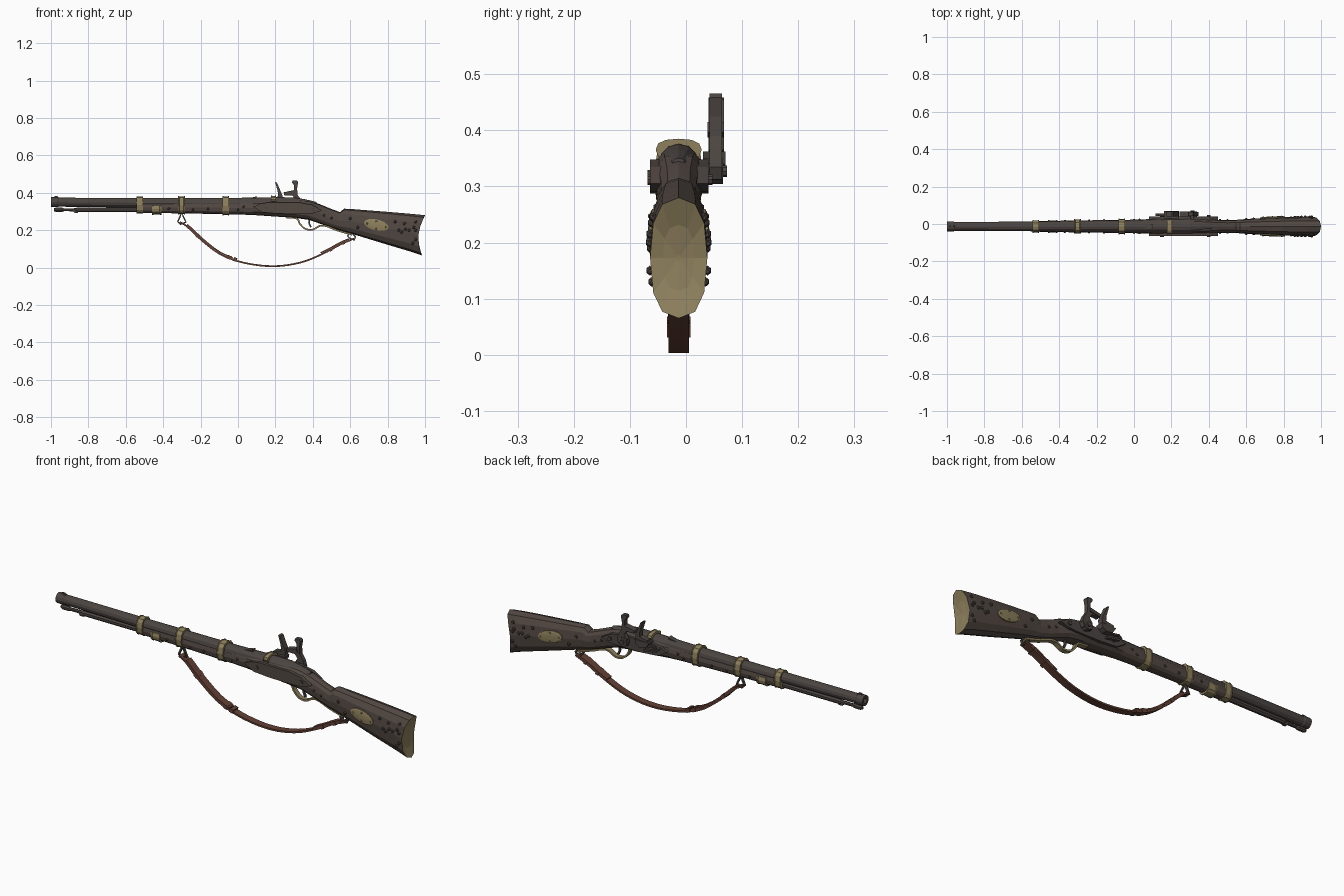
import bpy, bmesh, math
from mathutils import Vector, Matrix

if "Cube" in bpy.data.objects:
    bpy.data.objects.remove(bpy.data.objects["Cube"])

YC = -0.013  # centre plane of the gun


def material(name, col):
    m = bpy.data.materials.new(name)
    m.diffuse_color = (*col, 1)
    m.use_nodes = True
    m.node_tree.nodes["Principled BSDF"].inputs["Base Color"].default_value = m.diffuse_color
    return m


WOOD = material("dark_wood", (0.085, 0.065, 0.055))
IRON = material("dark_iron", (0.072, 0.060, 0.054))
BRASS = material("dull_brass", (0.27, 0.215, 0.11))
LEATHER = material("brown_leather", (0.125, 0.052, 0.036))


def finish(name, bm, *mats):
    bmesh.ops.recalc_face_normals(bm, faces=bm.faces)
    me = bpy.data.meshes.new(name)
    bm.to_mesh(me)
    bm.free()
    ob = bpy.data.objects.new(name, me)
    bpy.context.collection.objects.link(ob)
    for m in mats:
        me.materials.append(m)
    return ob


def loft(name, rings, *mats, loop=False, rule=None):
    """Skin a list of equal rings; loop joins the last ring to the first."""
    bm = bmesh.new()
    vs = [[bm.verts.new(p) for p in r] for r in rings]
    n = len(vs[0])
    pairs = list(zip(vs, vs[1:])) + ([(vs[-1], vs[0])] if loop else [])
    for a, b in pairs:
        for i in range(n):
            bm.faces.new((a[i], a[(i + 1) % n], b[(i + 1) % n], b[i]))
    if not loop:
        bm.faces.new(vs[0])
        bm.faces.new(vs[-1])
    bm.normal_update()
    bmesh.ops.recalc_face_normals(bm, faces=bm.faces)
    if rule:
        for f in bm.faces:
            f.material_index = rule(f)
    return finish(name, bm, *mats)


def prism(name, pts, y0, y1, mat):
    return loft(name, [[(x, y, z) for x, z in pts] for y in (y0, y1)], mat)


POW = 0.8


def section(x, zb, zt, hw, n=12, p=POW):
    """Rounded cross-section in the yz plane."""
    c, h, ring = (zb + zt) / 2, (zt - zb) / 2, []
    for i in range(n):
        t = math.tau * (i + 0.5 * (n == 8)) / n
        cs, sn = math.cos(t), math.sin(t)
        ring.append((x, YC + hw * math.copysign(abs(cs) ** p, cs),
                     c + h * math.copysign(abs(sn) ** p, sn)))
    return ring


def smooth(pts, k=5):
    """Catmull-Rom path through the points."""
    P = [Vector(p) for p in pts]
    P = [2 * P[0] - P[1]] + P + [2 * P[-1] - P[-2]]
    out = []
    for a, b, c, d in zip(P, P[1:], P[2:], P[3:]):
        for j in range(k):
            t = j / k
            out.append(0.5 * (2 * b + (c - a) * t + (2 * a - 5 * b + 4 * c - d) * t * t
                              + (3 * b - a - 3 * c + d) * t ** 3))
    return out + [P[-2]]


def ribbon(name, path, width, thick, mat, loop=False, y=YC):
    """Flat strip swept along a path in the xz plane."""
    path, rings = [Vector(p) for p in path], []
    n = len(path)
    for i, p in enumerate(path):
        a = path[(i - 1) % n] if loop else path[max(i - 1, 0)]
        b = path[(i + 1) % n] if loop else path[min(i + 1, n - 1)]
        d = (b - a).normalized()
        o = Vector((-d.y, d.x)) * thick / 2
        rings.append([(p.x + s * o.x, y + w * width / 2, p.y + s * o.y)
                      for s, w in ((1, 1), (1, -1), (-1, -1), (-1, 1))])
    return loft(name, rings, mat, loop=loop)


# stock: x, bottom, top, half width
STOCK = [(-.53, .292, .350, .028), (-.3, .290, .352, .032), (0, .284, .355, .036),
         (.08, .281, .358, .039), (.14, .277, .361, .046), (.3, .266, .366, .047),
         (.38, .255, .358, .043), (.44, .234, .338, .036), (.5, .213, .313, .034),
         (.545, .199, .297, .035), (.568, .191, .315, .037), (.62, .177, .312, .041),
         (.8, .122, .298, .049), (.93, .083, .287, .052)]
rings = [section(*s) for s in STOCK]
# concave butt end closed with a brass plate
for k in (1, .55, .05):
    r = section(0, .065, .28, .051)
    rings.append([(.964 + .028 * s * s + .008 * s, YC + (y - YC) * k, .1725 + s * .1075)
                  for _, y, z in r for s in [(z - .1725) / .1075 * k]])
loft("stock", rings, WOOD, BRASS,
     rule=lambda f: int(f.calc_center_median().x > .955 and f.normal.x > .6))


def side_y(x, z):
    """Distance from the centre plane to the stock surface."""
    for a, b in zip(STOCK, STOCK[1:]):
        if a[0] <= x <= b[0] or b is STOCK[-1]:
            if x > b[0] and b is not STOCK[-1]:
                continue
            t = min((x - a[0]) / (b[0] - a[0]), 1.2)
            zb, zt, hw = (a[i] + (b[i] - a[i]) * t for i in (1, 2, 3))
            s = min(abs(z - (zb + zt) / 2) / ((zt - zb) / 2), .98) ** (1 / POW)
            return hw * (1 - s * s) ** (POW / 2)


# barrel with open bore
prof = [(-.8, .004), (-1, .013), (-1, .026), (-.965, .027), (-.96, .024), (-.5, .026),
        (0, .031), (.2, .036), (.3, .036), (.36, .026), (.42, .012)]
loft("barrel", [section(x, .35 - .008 * (x + 1) - r, .35 - .008 * (x + 1) + r, r, 12, 1)
                for x, r in prof], IRON)
prism("front_sight", [(-.985, .37), (-.955, .37), (-.965, .382), (-.98, .382)],
      YC - .004, YC + .004, IRON)
prism("rear_sight", [(.05, .37), (.1, .37), (.1, .383), (.09, .378)], YC - .012, YC + .012, IRON)

# ramrod under the barrel
rod = [(-.985, .008), (-.975, .012), (-.94, .012), (-.93, .008), (-.87, .009), (-.86, .014),
       (-.5, .014)]
loft("ramrod", [section(x, .309 - r, .309 + r, r, 8, 1) for x, r in rod], IRON)
prism("ramrod_stop", [(-.885, .31), (-.855, .31), (-.855, .293), (-.875, .293)],
      YC - .008, YC + .008, IRON)


def band(name, x, w, zb, zt, hw):
    e = .004
    loft(name, [section(x + s * w / 2, zb + d, zt - d, hw - d)
                for s, d in ((-1, e), (-1, 0), (-.7, 0), (-.65, .002), (.65, .002),
                             (.7, 0), (1, 0), (1, e))], BRASS)


# brass hoops round barrel and stock
band("front_band", -.525, .036, .288, .381, .035)
band("middle_band", -.302, .036, .284, .382, .039)
band("rear_band", -.065, .036, .279, .382, .043)
band("breech_band", .19, .026, .345, .385, .041)
band("ramrod_pipe", -.435, .05, .282, .343, .034)

# oval brass inlays on both cheeks of the butt
for side, label in ((-1, "front"), (1, "back")):
    rr = []
    for k, lift in ((1, -.004), (1, .004), (.85, .006), (.4, .007), (.02, .007)):
        rr.append([(x, YC + side * (side_y(x, z) + lift), z) for x, z in
                   ((.74 + .066 * k * math.cos(t),
                     .227 + k * (.031 * math.sin(t) - .012 * math.cos(t)))
                    for t in (math.tau * i / 14 for i in range(14)))])
    loft("butt_inlay_" + label, rr, BRASS)


def studs(name, spots, r, mat, lift=0.0):
    bm = bmesh.new()
    for x, z in spots:
        for side in (-1, 1):
            m = Matrix.Translation((x, YC + side * (side_y(x, z) + lift), z))
            bmesh.ops.create_icosphere(bm, subdivisions=1, radius=r,
                                       matrix=m @ Matrix.Diagonal((1, .8, 1, 1)))
    finish(name, bm, mat)


studs("butt_studs", [(.86, .2), (.875, .19), (.89, .235), (.895, .205), (.915, .2), (.94, .215),
                     (.95, .2), (.95, .245), (.935, .13), (.95, .15), (.84, .245),
                     (.6, .262), (.64, .215)], .009, IRON)
studs("forend_studs", [(-.24, .31), (-.16, .315), (0, .31), (.03, .325), (-.37, .315),
                       (.46, .28), (.5, .265)], .007, IRON)
studs("inlay_rivets", [(.69, .235), (.79, .217), (.74, .247), (.74, .207)], .006, BRASS, .005)

# lock plate and matching side plate
plate = [(.08, .325), (.13, .295), (.22, .288), (.34, .287), (.40, .29), (.45, .305),
         (.40, .335), (.33, .348), (.16, .348), (.12, .342)]
prism("lock_plate", plate, YC + .02, YC + .053, IRON)
prism("side_plate", plate, YC - .051, YC - .02, WOOD)


def disc(name, x, z, r, y0, y1, mat):
    prism(name, [(x + r * math.cos(t), z + r * math.sin(t))
                 for t in (math.tau * i / 10 for i in range(10))], y0, y1, mat)


for i, (x, z) in enumerate(((.15, .32), (.4, .312))):
    disc(f"lock_screw_{i + 1}", x, z, .01, .03, .047, IRON)
    disc(f"side_screw_{i + 1}", x, z, .01, YC - .056, YC - .03, IRON)

# flintlock mechanism
disc("cock_hub", .312, .327, .024, .03, .066, IRON)
disc("cock_screw", .312, .327, .011, .06, .073, IRON)
prism("cock", [(.29, .31), (.335, .312), (.345, .335), (.335, .365), (.318, .39), (.316, .425),
               (.322, .458), (.315, .466), (.292, .466), (.288, .455), (.3, .44), (.3, .414),
               (.265, .404), (.245, .398), (.248, .386), (.29, .386), (.305, .366), (.29, .345)],
      .042, .064, IRON)
prism("cock_jaw", [(.243, .402), (.25, .387), (.305, .397), (.303, .415)], .038, .068, IRON)
prism("frizzen", [(.198, .458), (.208, .455), (.238, .385), (.235, .365), (.17, .362),
                  (.172, .372), (.215, .38), (.212, .41)], .04, .068, IRON)
prism("powder_pan", [(.16, .362), (.24, .362), (.235, .34), (.215, .328), (.18, .332)],
      .03, .07, IRON)
ribbon("frizzen_spring", [(.19, .335), (.13, .345), (.118, .335), (.13, .322), (.2, .31)],
       .014, .008, IRON, y=.05)

# trigger and guard
ribbon("trigger_guard", smooth([(.26, .268), (.315, .262), (.33, .235), (.36, .207), (.4, .203),
                                (.435, .222), (.47, .222), (.53, .199), (.61, .176)], 3),
       .024, .009, BRASS)
ribbon("trigger", smooth([(.385, .265), (.38, .24), (.39, .216)], 3), .01, .009, IRON)

# sling swivels
ribbon("front_swivel", [(-.302, .292), (-.312, .268), (-.322, .245), (-.308, .232),
                        (-.278, .243), (-.29, .268)], .012, .008, IRON, loop=True)
ribbon("rear_swivel", [(.6, .188), (.585, .168), (.6, .155), (.622, .147), (.628, .165),
                       (.615, .18)], .012, .008, IRON, loop=True)

# leather sling with folded ends and keepers
sling = smooth([(-.312, .243), (-.275, .222), (-.2, .151), (-.1, .074), (0, .034), (.09, .015),
                (.18, .0075), (.27, .014), (.37, .038), (.48, .087), (.55, .125), (.62, .155)], 3)
ribbon("sling", sling, .036, .009, LEATHER)
off = Vector((.004, .008))
ribbon("front_sling_fold", [p + off for p in sling[3:12]], .038, .008, LEATHER)
ribbon("rear_sling_fold", [p + Vector((-.004, .008)) for p in sling[26:33]], .038, .008, LEATHER)
for i, k in enumerate((5, 10, 11, 27, 30)):
    a, b = sling[k], sling[k + 1]
    ribbon(f"sling_keeper_{i + 1}", [a.lerp(b, .2) + off / 2, a.lerp(b, .75) + off / 2],
           .042, .02, LEATHER)
